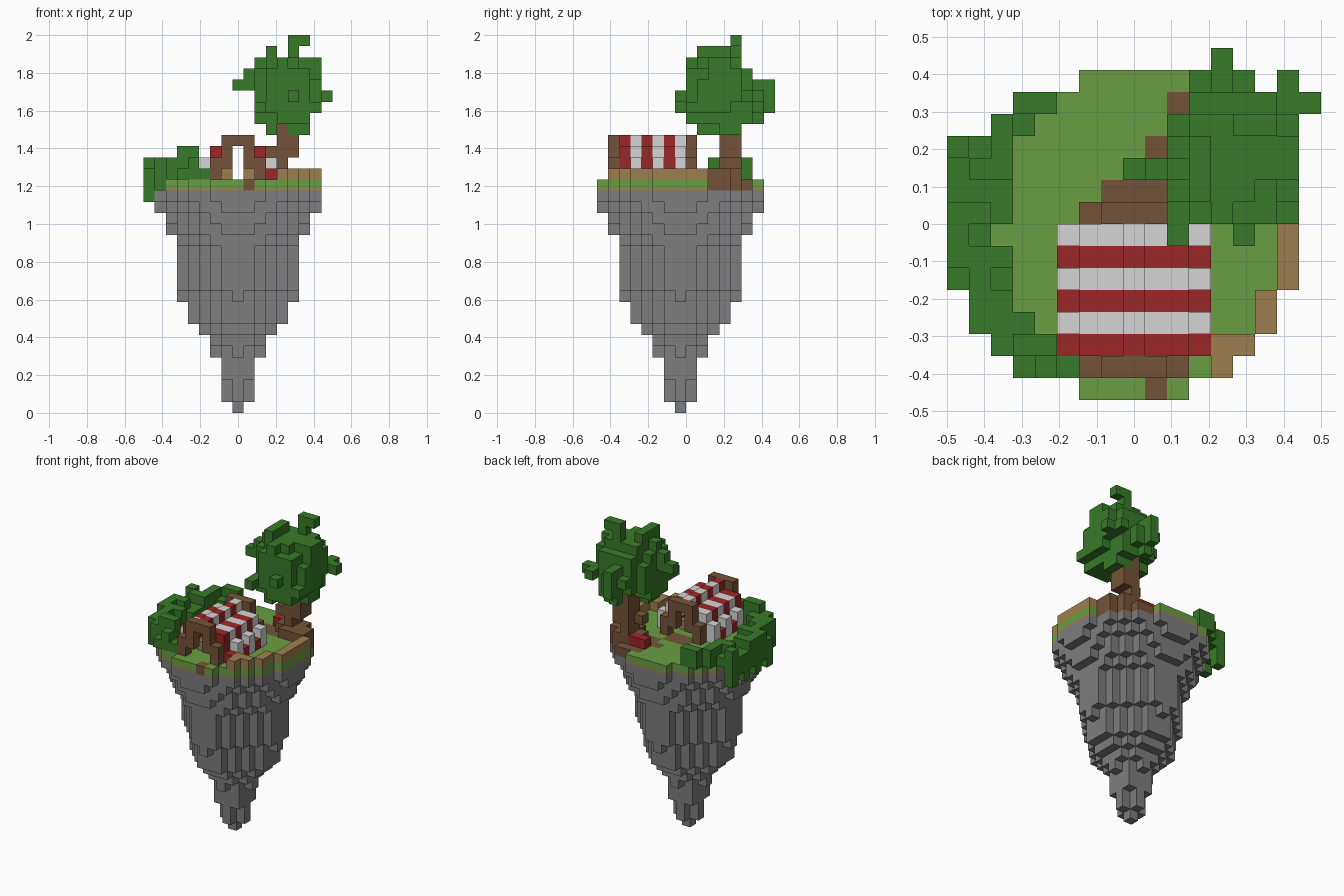
import bpy
import bmesh
import random
from mathutils import Vector

if "Cube" in bpy.data.objects:
    bpy.data.objects.remove(bpy.data.objects["Cube"], do_unlink=True)

UNIT = 2 / 34  # edge length of one block
random.seed(4)


def make_material(name, rgb):
    linear = [(c / 255 / 12.92) if c < 10 else ((c / 255 + 0.055) / 1.055) ** 2.4 for c in rgb]
    mat = bpy.data.materials.new(name)
    mat.diffuse_color = (*linear, 1)
    mat.use_nodes = True
    mat.node_tree.nodes["Principled BSDF"].inputs["Base Color"].default_value = (*linear, 1)
    return mat


STONE = make_material("stone grey", (125, 125, 125))
GRASS = make_material("grass green", (105, 158, 66))
LEAF = make_material("leaf green", (55, 123, 40))
DIRT = make_material("dirt tan", (159, 127, 78))
WOOD = make_material("wood brown", (116, 84, 56))
RED = make_material("cloth red", (156, 39, 39))
WHITE = make_material("cloth white", (214, 214, 214))


def box(xs, ys, zs):
    """Set of block indices filling inclusive ranges."""
    return {(x, y, z)
            for x in range(xs[0], xs[1] + 1)
            for y in range(ys[0], ys[1] + 1)
            for z in range(zs[0], zs[1] + 1)}


def mirrored(cells):
    return cells | {(-x, y, z) for x, y, z in cells}


def disc(limit, diagonal, z):
    """Round layer of blocks around the island axis, with trimmed diagonals."""
    reach = range(-8, 9)
    return {(x, y - 1, z) for x in reach for y in reach
            if x * x + y * y <= limit and abs(x) + abs(y) <= diagonal}


def build(name, cells, mat, low=0.0, high=1.0):
    """Shell of outward block faces; low and high trim the block height."""
    bm = bmesh.new()
    for cell in sorted(cells):
        for axis in range(3):
            for side in (-1, 1):
                near = list(cell)
                near[axis] += side
                if tuple(near) in cells:
                    continue
                u, v = Vector(), Vector()
                u[(axis + 1) % 3] = 0.5
                v[(axis + 2) % 3] = 0.5
                n = Vector()
                n[axis] = side * 0.5
                corners = [n - u - v, n + u - v, n + u + v, n - u + v]
                if side < 0:
                    corners.reverse()
                verts = []
                for c in corners:
                    top = high if c.z > 0 else low
                    p = Vector((cell[0] + c.x, cell[1] + 0.5 + c.y, cell[2] + top))
                    verts.append(bm.verts.new(p * UNIT))
                bm.faces.new(verts)
    bmesh.ops.remove_doubles(bm, verts=bm.verts[:], dist=UNIT / 100)
    mesh = bpy.data.meshes.new(name)
    bm.to_mesh(mesh)
    bm.free()
    mesh.materials.append(mat)
    obj = bpy.data.objects.new(name, mesh)
    bpy.context.collection.objects.link(obj)
    return obj


# Floating rock: stacked layers from the tip upward, round near the top
limits = [0, 1, 1, 2, 2, 4, 5, 10, 17, 20, 25, 26, 26, 26, 29, 34, 37, 45, 50, 53]
diagonals = [0, 1, 1, 2, 2, 2, 3, 4, 5, 5, 5, 6, 6, 6, 6, 7, 8, 8, 9, 10]
rock = set()
for z, (limit, diagonal) in enumerate(zip(limits, diagonals)):
    rock |= disc(limit, diagonal, z)
build("rock", rock, STONE)

# Turf with worn wooden patches, above a thin dirt seam
turf = disc(53, 10, 20)
patches = {(1, -8, 20), (1, 3, 20), (6, 2, 20), (6, 3, 20)}
patches |= box((-1, 1), (0, 1), (20, 20)) | box((3, 5), (2, 4), (20, 20))
patches |= box((2, 2), (2, 4), (20, 20)) | box((2, 4), (5, 5), (20, 20))
patches &= turf
build("turf", turf - patches, GRASS, low=0.2)
build("dirt_seam", turf - patches, DIRT, high=0.2)
build("ground_path", patches, WOOD)

# Raised dirt rim along the right-hand edge
rim = {(x, y, 21) for x, y, z in turf if x > 3 and y < 2
       and not {(x + 1, y, z), (x, y - 1, z)} <= turf}
build("dirt_rim", rim | {(4, -6, 21)}, DIRT)

# Tent frames at both ends
half = box((2, 2), (0, 0), (21, 22)) | box((1, 1), (0, 0), (22, 24)) | {(0, 0, 24)}
frame = mirrored(half)
build("tent_back_frame", frame, WOOD)
build("tent_front_frame", {(x, -7, z) for x, y, z in frame}, WOOD)

# Tent cover: alternating cloth stripes with a raised ridge, white ones bulge at the sides
red, white = set(), set()
for y in range(-6, 0):
    strip = {(0, y, 24), (1, y, 23), (2, y, 23), (3, y, 21)}
    if y % 2:
        white |= mirrored(strip | {(3, y, 22)})
    else:
        red |= mirrored(strip | {(2, y, 22)})
build("tent_red_stripes", red, RED)
build("tent_white_stripes", white, WHITE)

# Low benches inside the tent
build("tent_benches", mirrored(box((1, 1), (-5, -2), (21, 21))), DIRT)

# Small red bundles lying behind the trunk
build("red_bundles", box((2, 3), (4, 4), (21, 21)), RED)

# Tree trunk with spreading roots
trunk = box((4, 4), (3, 4), (21, 26)) | box((5, 5), (3, 4), (23, 24))
trunk |= {(3, 3, 23), (3, 3, 21), (5, 4, 21)}
trunk |= box((4, 6), (2, 3), (21, 21))
build("tree_trunk", trunk, WOOD)

# Tree crown: ragged rounded mass
crown = set()
for x, y, z in sorted(box((2, 7), (0, 6), (26, 31))):
    dx, dy, dz = (x - 4.5) / 3.5, (y - 2.4) / 3.9, (z - 28.3) / 4.2
    ragged = random.uniform(0.6, 1.0)
    in_slope = (z < 31 or y < 5) and (x > 2 or y < 5) and (z > 26 or x < 7)
    if in_slope and dx * dx + dy * dy + dz * dz < ragged:
        crown.add((x, y, z))
# Ribs that reach the widest points of the crown
crown |= box((2, 2), (2, 2), (26, 31)) | box((7, 7), (3, 3), (27, 31))
crown |= box((4, 4), (0, 0), (26, 31)) | box((4, 4), (6, 6), (26, 29))
crown |= box((2, 7), (0, 0), (27, 27)) | box((2, 7), (4, 4), (28, 28))
crown |= box((3, 6), (3, 4), (31, 31)) | box((7, 7), (1, 4), (28, 28))
crown |= box((3, 7), (5, 5), (28, 28)) | box((2, 2), (1, 4), (27, 27))
# Stray twigs
crown |= box((0, 1), (2, 2), (29, 29)) | box((4, 4), (7, 7), (27, 29))
crown |= box((3, 3), (1, 3), (32, 32)) | box((5, 6), (4, 4), (33, 33))
crown |= box((3, 5), (6, 6), (28, 28)) | box((7, 7), (5, 6), (28, 28))
crown |= box((2, 2), (-1, 0), (27, 27)) | box((5, 5), (-1, 0), (28, 28))
crown |= box((3, 3), (1, 2), (25, 26)) | box((5, 6), (3, 4), (25, 26))
crown |= {(1, 2, 30), (5, 4, 32), (8, 5, 28), (5, 5, 30)}
build("tree_crown", crown, LEAF)

# Hedge wrapping the left-hand edge: one uneven run of blocks per row
runs = {5: (-5, -4), 4: (-6, -5), 3: (-8, -6), 2: (-8, -6), 1: (-8, -6), 0: (-8, -6),
        -1: (-8, -7), -2: (-8, -6), -3: (-8, -6), -4: (-7, -6), -5: (-7, -5),
        -6: (-6, -4), -7: (-5, -3)}
hedge = set()
for y, run in runs.items():
    hedge |= box(run, (y, y), (21, 21))
    for x in range(run[0], run[1] + 1):
        if x < -3 and y != 1 and random.random() < 0.65:
            hedge.add((x, y, 22))
    if run[0] == -8:
        hedge |= box((-8, -8), (y, y), (19 if y % 2 else 20, 20))
hedge |= box((-5, -4), (-6, -6), (22, 23)) | box((-5, -4), (5, 5), (22, 22))
hedge |= {(-7, 2, 22), (-8, -2, 22), (-7, -4, 20), (-7, -5, 20)} - turf
build("hedge", hedge, LEAF)
